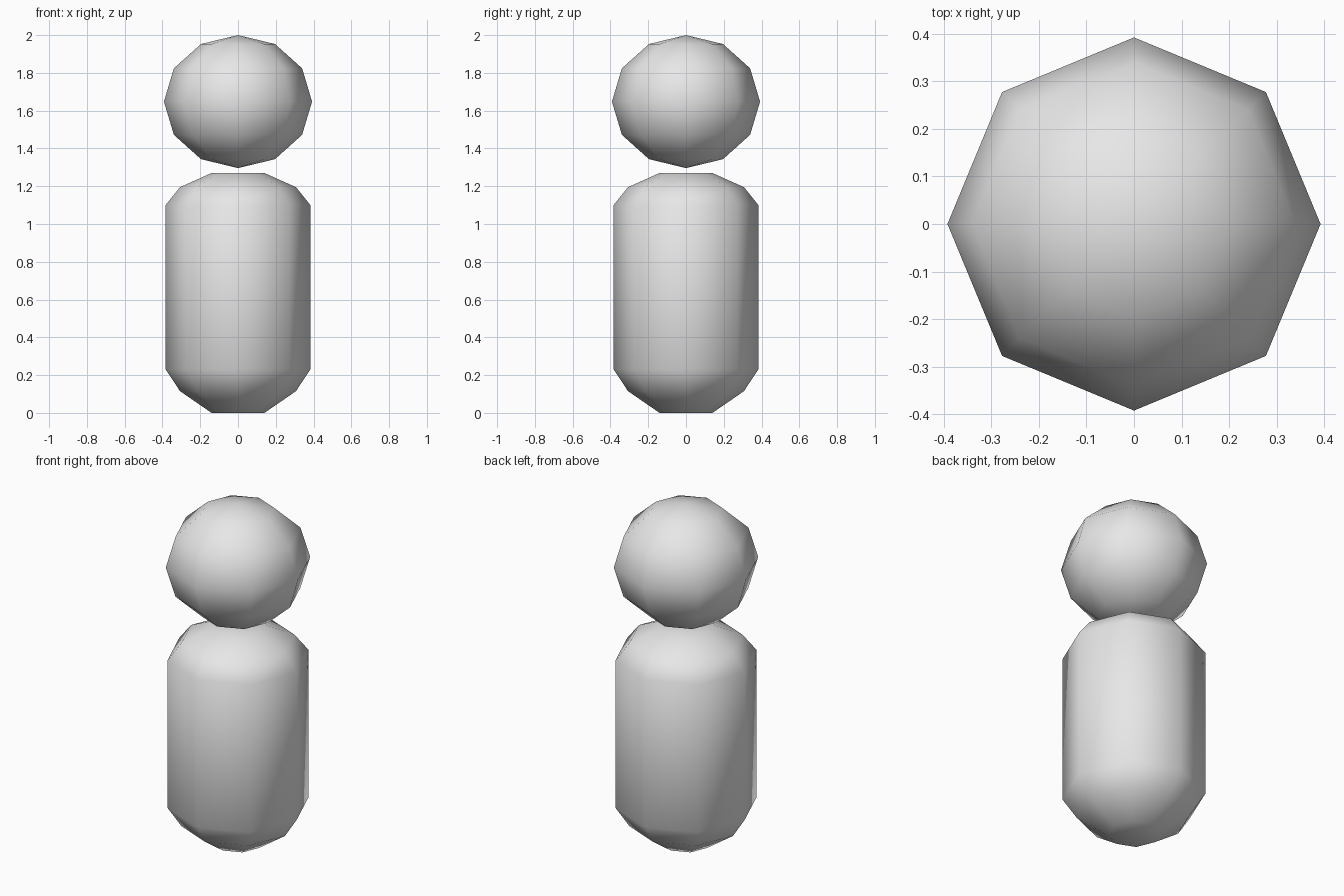
import bpy
import bmesh
from math import cos, sin, tau

cube = bpy.data.objects.get("Cube")
if cube:
    bpy.data.objects.remove(cube, do_unlink=True)

SIDES = 8

grey = bpy.data.materials.new("light_grey")
grey.use_nodes = True
grey.diffuse_color = (0.8, 0.8, 0.8, 1)
grey.node_tree.nodes["Principled BSDF"].inputs["Base Color"].default_value = grey.diffuse_color


def add_object(name, bm):
    """Turn a bmesh into a smooth, grey object."""
    bmesh.ops.recalc_face_normals(bm, faces=bm.faces)
    for face in bm.faces:
        face.smooth = True
    mesh = bpy.data.meshes.new(name)
    bm.to_mesh(mesh)
    bm.free()
    mesh.materials.append(grey)
    obj = bpy.data.objects.new(name, mesh)
    bpy.context.collection.objects.link(obj)
    return obj


# Body: eight-sided capsule with flat ends, from (radius, height) rings
profile = [(0.14, 0), (0.307, 0.115), (0.383, 0.23),
           (0.383, 1.1), (0.307, 1.195), (0.14, 1.27)]
bm = bmesh.new()
rings = [[bm.verts.new((r * cos(tau * i / SIDES), r * sin(tau * i / SIDES), z))
          for i in range(SIDES)] for r, z in profile]
for low, high in zip(rings, rings[1:]):
    for i in range(SIDES):
        j = (i + 1) % SIDES
        bm.faces.new((low[i], low[j], high[j], high[i]))
bm.faces.new(rings[0])
bm.faces.new(rings[-1])
add_object("body", bm)

# Head: slightly flattened low-poly ball floating above the body
bm = bmesh.new()
bmesh.ops.create_uvsphere(bm, u_segments=SIDES, v_segments=6, radius=1)
bmesh.ops.scale(bm, vec=(0.392, 0.392, 0.352), verts=bm.verts)
bmesh.ops.translate(bm, vec=(0, 0, 1.648), verts=bm.verts)
add_object("head", bm)
